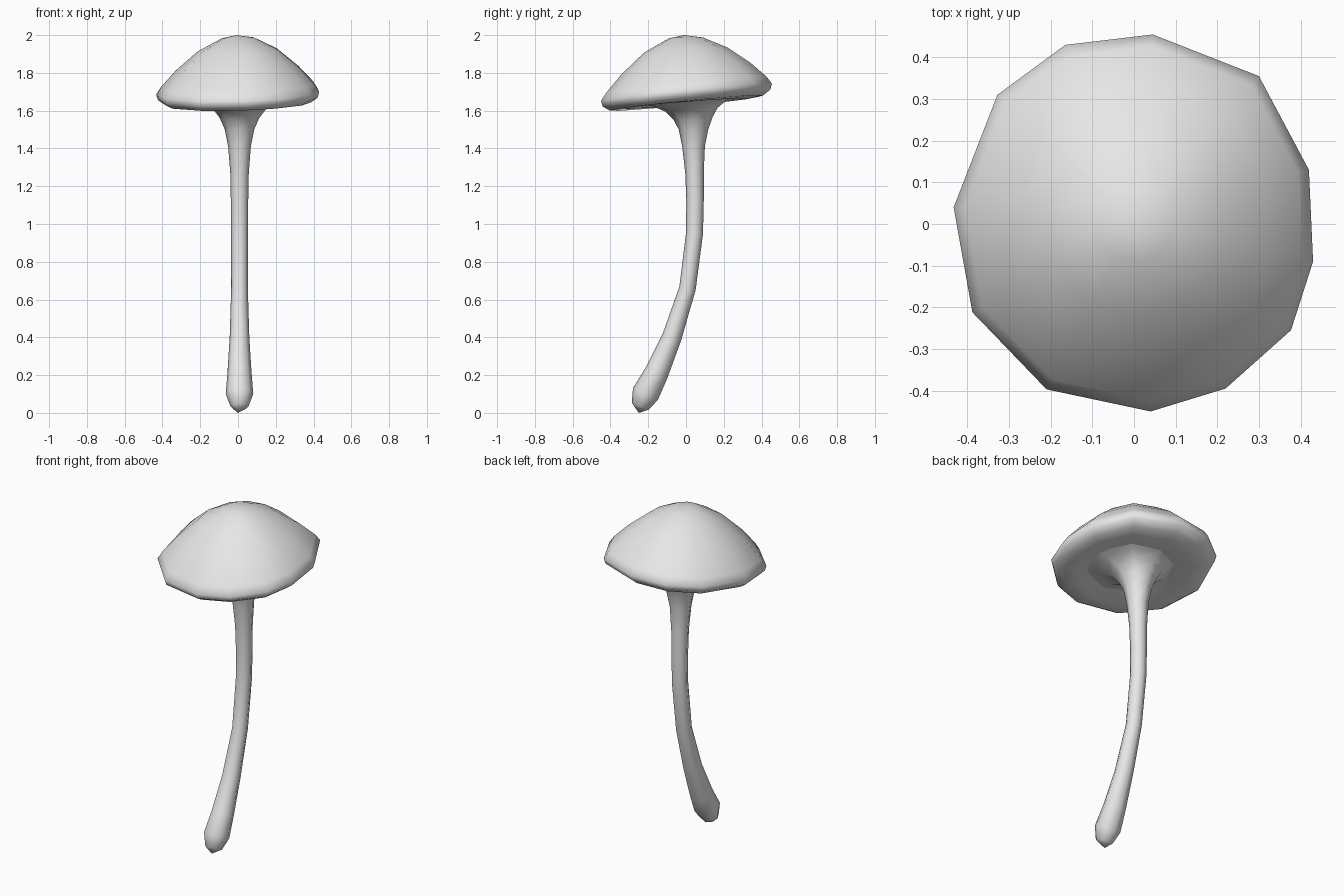
import bpy, bmesh, math
from mathutils import Vector

cube = bpy.data.objects.get("Cube")
if cube:
    bpy.data.objects.remove(cube)

mat = bpy.data.materials.new("plain grey")
mat.use_nodes = True
mat.diffuse_color = (0.8, 0.8, 0.8, 1)
mat.node_tree.nodes["Principled BSDF"].inputs["Base Color"].default_value = (0.8, 0.8, 0.8, 1)


def loft(name, rings, start=None, end=None):
    """Skin a list of equal-length rings, with optional pole points."""
    bm = bmesh.new()
    loops = [[bm.verts.new(p) for p in ring] for ring in rings]
    n = len(loops[0])
    for a, b in zip(loops, loops[1:]):
        for i in range(n):
            j = (i + 1) % n
            bm.faces.new((a[i], a[j], b[j], b[i]))
    for pole, loop in ((start, loops[0]), (end, loops[-1])):
        if pole is not None:
            tip = bm.verts.new(pole)
            for i in range(n):
                bm.faces.new((tip, loop[i], loop[(i + 1) % n]))
    bmesh.ops.recalc_face_normals(bm, faces=bm.faces)
    for f in bm.faces:
        f.smooth = True
    mesh = bpy.data.meshes.new(name)
    bm.to_mesh(mesh)
    bm.free()
    mesh.materials.append(mat)
    obj = bpy.data.objects.new(name, mesh)
    bpy.context.collection.objects.link(obj)
    return obj


# Cap: uneven twelve-sided outline, scaled up and down a dome profile and tilted
outline = [(-.433, .04), (-.388, -.212), (-.21, -.397), (.04, -.45), (.22, -.395), (.377, -.255),
           (.43, -.09), (.42, .13), (.30, .355), (.045, .455), (-.165, .43), (-.328, .31)]
# (outline scale, height)
dome = [(.20, 1.985), (.49, 1.92), (.76, 1.82), (.94, 1.735), (1, 1.695),
        (.98, 1.665), (.90, 1.64), (.72, 1.638), (.5, 1.65), (.3, 1.66)]


def cap_ring(scale, z):
    return [(x * scale, y * scale, z + .03 * x * scale + .1 * y * scale * min(1, scale * 1.1))
            for x, y in outline]


loft("mushroom_cap", [cap_ring(s, z) for s, z in dome], (-.01, -.01, 2), (0, 0, 1.66))

# Stem: rings square to a bent path, swelling at the foot and flaring under the cap
# (y, z, radius)
path = [(-.243, .035, .048), (-.215, .10, .073), (-.157, .21, .064), (-.075, .40, .052),
        (.008, .66, .044), (.045, .95, .045), (.048, 1.12, .046), (.045, 1.27, .049),
        (.04, 1.41, .060), (.04, 1.50, .078), (.038, 1.56, .104), (.03, 1.605, .138),
        (.02, 1.642, .20), (.01, 1.658, .27)]
centres = [Vector((.008, y, z)) for y, z, r in path]
sides = 8
stem = []
for k, (y, z, r) in enumerate(path):
    t = (centres[min(k + 1, len(path) - 1)] - centres[max(k - 1, 0)]).normalized()
    if k > 9:
        t = Vector((0, -.08, 1)).normalized()
    across = Vector((1, 0, 0))
    depth = t.cross(across)
    stem.append([centres[k] + r * (across * math.cos(a) + depth * math.sin(a))
                 for a in (math.tau * i / sides for i in range(sides))])
loft("mushroom_stem", stem, (.0, -.25, 0))
